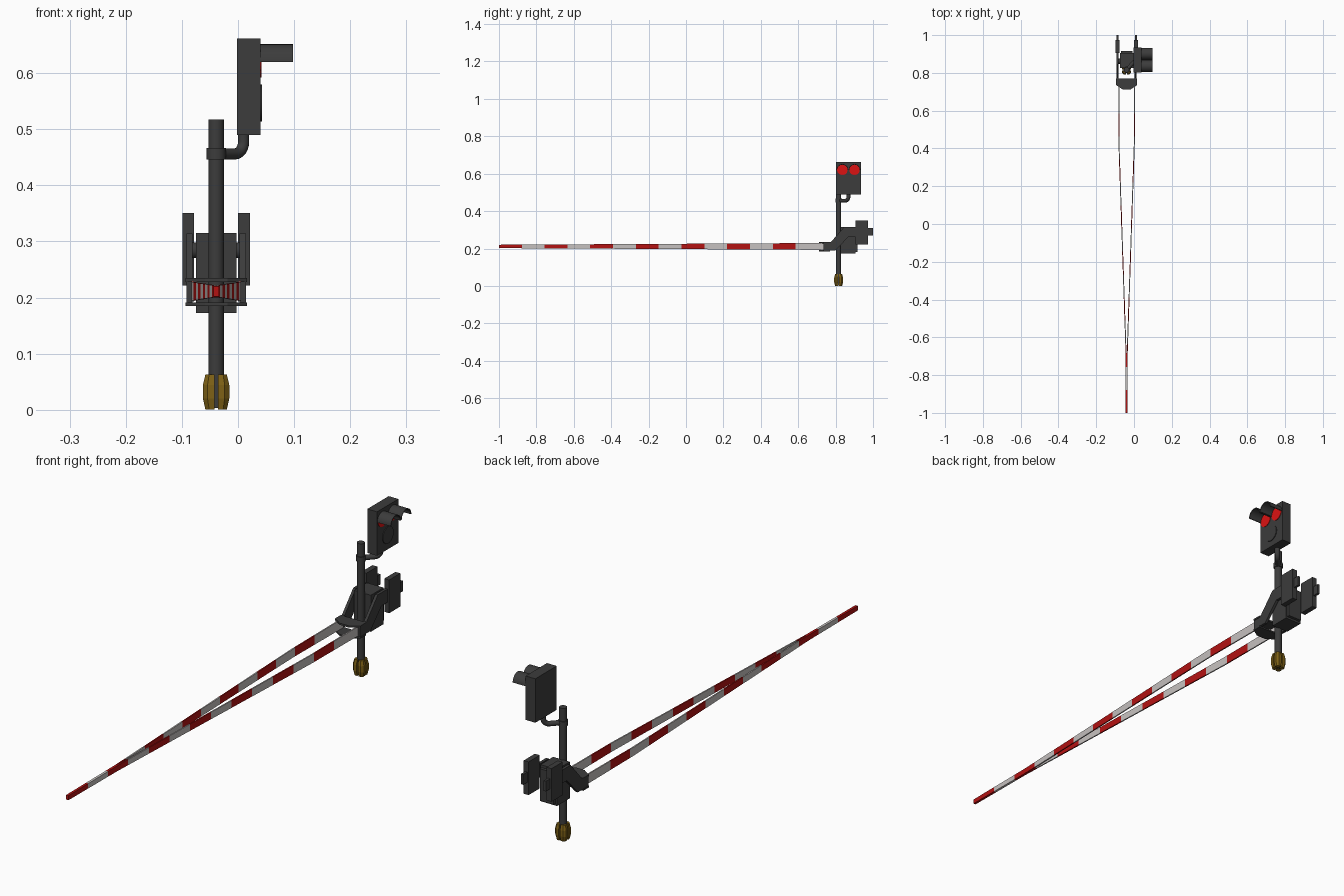
import bpy, bmesh, math
from mathutils import Vector

if "Cube" in bpy.data.objects:
    bpy.data.objects.remove(bpy.data.objects["Cube"])

CX, PY = -0.039, 0.816          # pole axis


def material(name, col):
    m = bpy.data.materials.new(name)
    m.diffuse_color = (*col, 1)
    m.use_nodes = True
    m.node_tree.nodes["Principled BSDF"].inputs["Base Color"].default_value = m.diffuse_color
    return m


GREY = material("dark_grey", (0.045, 0.045, 0.045))
RED = material("stripe_red", (0.45, 0.006, 0.006))
WHITE = material("stripe_white", (0.56, 0.53, 0.52))
LAMP = material("lamp_red", (0.72, 0.006, 0.006))
GOLD = material("base_gold", (0.21, 0.12, 0.008))


def finish(bm, name, mats, smooth=False):
    bmesh.ops.recalc_face_normals(bm, faces=bm.faces)
    me = bpy.data.meshes.new(name)
    bm.to_mesh(me)
    bm.free()
    for m in mats:
        me.materials.append(m)
    ob = bpy.data.objects.new(name, me)
    bpy.context.collection.objects.link(ob)
    if smooth:
        bpy.ops.object.select_all(action='DESELECT')
        ob.select_set(True)
        bpy.context.view_layer.objects.active = ob
        bpy.ops.object.shade_smooth_by_angle(angle=math.radians(40))
    return ob


def loft(name, rings, mats, rule=None, smooth=False):
    """Skin a list of equal point rings and cap both ends."""
    bm = bmesh.new()
    rv = [[bm.verts.new(p) for p in r] for r in rings]
    n = len(rv[0])
    for k, (a, b) in enumerate(zip(rv, rv[1:])):
        for i in range(n):
            j = (i + 1) % n
            f = bm.faces.new((a[i], a[j], b[j], b[i]))
            f.material_index = rule(k) if rule else 0
    bm.faces.new(rv[0])
    end = bm.faces.new(rv[-1])
    if rule:
        end.material_index = rule(len(rv) - 2)
    return finish(bm, name, mats, smooth)


def prism_x(name, prof, x0, x1, mat, smooth=False):
    return loft(name, [[(x, y, z) for y, z in prof] for x in (x0, x1)], [mat], smooth=smooth)


def prism_z(name, prof, z0, z1, mat, smooth=False):
    return loft(name, [[(x, y, z) for x, y in prof] for z in (z0, z1)], [mat], smooth=smooth)


def box(name, x0, x1, y0, y1, z0, z1, mat=GREY):
    return prism_z(name, [(x0, y0), (x1, y0), (x1, y1), (x0, y1)], z0, z1, mat)


def circle(a, b, r, n=20):
    return [(a + r * math.cos(2 * math.pi * i / n), b + r * math.sin(2 * math.pi * i / n)) for i in range(n)]


# pole and clamp
prism_z("pole", circle(CX, PY, 0.014), 0.003, 0.517, GREY, True)
prism_z("clamp_ring", circle(CX, PY, 0.0175), 0.446, 0.466, GREY, True)

# base: four bulged quarter blocks around the pole
for i, (sx, sy) in enumerate([(1, 1), (-1, 1), (-1, -1), (1, -1)]):
    rings = []
    for z, s in [(0, 0.019), (0.02, 0.0235), (0.044, 0.0235), (0.063, 0.019)]:
        prof = [(0.003, 0.003), (s, 0.003), (s, 0.65 * s), (0.65 * s, s), (0.003, s)]
        rings.append([(CX + sx * x, PY + sy * y, z) for x, y in prof])
    loft(f"base_block_{i}", rings, [GOLD])

# bent pipe carrying the signal head
d = Vector((0.049, 0.053, 0))
L = d.length
d.normalize()
R = 0.022
path = [(0, 0.456)] + [(L - R + R * math.sin(t), 0.456 + R - R * math.cos(t))
                       for t in [i * math.pi / 12 for i in range(7)]] + [(L, 0.495)]
rings = []
side = Vector((-d.y, d.x, 0))
for i, (s, z) in enumerate(path):
    a, b = path[max(i - 1, 0)], path[min(i + 1, len(path) - 1)]
    t = (d * (b[0] - a[0]) + Vector((0, 0, b[1] - a[1]))).normalized()
    up = t.cross(side)
    c = Vector((CX, PY, z)) + d * s
    rings.append([c + side * u + up * v for u, v in circle(0, 0, 0.01, 14)])
loft("signal_pipe", rings, [GREY], smooth=True)

# signal head with lamps, half-round hoods and a round plate below
box("signal_head", -0.002, 0.040, 0.803, 0.935, 0.490, 0.662)
for i, y in enumerate((0.836, 0.901)):
    prism_x(f"lamp_{i}", circle(y, 0.62, 0.028, 24), 0.039, 0.042, LAMP)
    arc = [i * math.pi / 14 for i in range(15)]
    hood = [(y + 0.0315 * math.cos(t), 0.62 + 0.0315 * math.sin(t)) for t in arc]
    hood += [(y + 0.028 * math.cos(t), 0.62 + 0.028 * math.sin(t)) for t in reversed(arc)]
    prism_x(f"lamp_hood_{i}", hood, 0.039, 0.098, GREY, True)
prism_x("round_plate", circle(0.869, 0.547, 0.033, 24), 0.039, 0.043, GREY, True)

# drive housing behind the pole, with door and shaft
box("drive_housing", CX - 0.036, CX + 0.036, 0.826, 0.905, 0.172, 0.315)
box("housing_door", CX - 0.030, CX + 0.030, 0.904, 0.917, 0.180, 0.305)
prism_x("pivot_shaft", circle(0.862, 0.284, 0.014), CX - 0.045, CX + 0.045, GREY, True)

# cranked side arms with counterweights
arm = [(0.735, 0.235), (0.775, 0.235), (0.845, 0.314), (0.915, 0.314),
       (0.915, 0.262), (0.868, 0.262), (0.800, 0.190), (0.735, 0.190)]
for name, s in (("left", -1), ("right", 1)):
    prism_x(f"{name}_arm", arm, CX + s * 0.042, CX + s * 0.053, GREY)
    box(f"{name}_counterweight", CX + s * 0.039, CX + s * 0.060, 0.905, 0.974, 0.221, 0.351)
    box(f"{name}_weight_tab", CX + s * 0.044, CX + s * 0.054, 0.973, 1.0, 0.270, 0.310)

# front frame: pointed top and bottom plates joining the arms
plate = [(-0.055, 0.770), (-0.055, 0.735), (-0.02, 0.712), (0.02, 0.712), (0.055, 0.735), (0.055, 0.770)]
plate = [(CX + x, y) for x, y in plate]
prism_z("frame_top", plate, 0.228, 0.235, GREY)
prism_z("frame_bottom", plate, 0.185, 0.191, GREY)

# striped boom: two boards that converge and run joined to the tip
STEP = 0.122
ys = sorted([-1 + STEP * k for k in range(14)] + [-0.7, 0.45, 0.765])
for name, s in (("left", -1), ("right", 1)):
    rings = []
    for y in ys:
        off = 0.039 * min(max((y + 0.7) / 1.15, 0), 1)
        h = 0.009 + 0.0095 * (y + 1) / 1.765
        zc = 0.211
        xa, xb = CX + s * off, CX + s * (off + 0.005)
        rings.append([(xa, y, zc - h), (xb, y, zc - h), (xb, y, zc + h), (xa, y, zc + h)])
    stripe = lambda k: min(int(((ys[k] + ys[k + 1]) / 2 + 1) / STEP), 13) % 2
    loft(f"{name}_boom_board", rings, [RED, WHITE], stripe)
